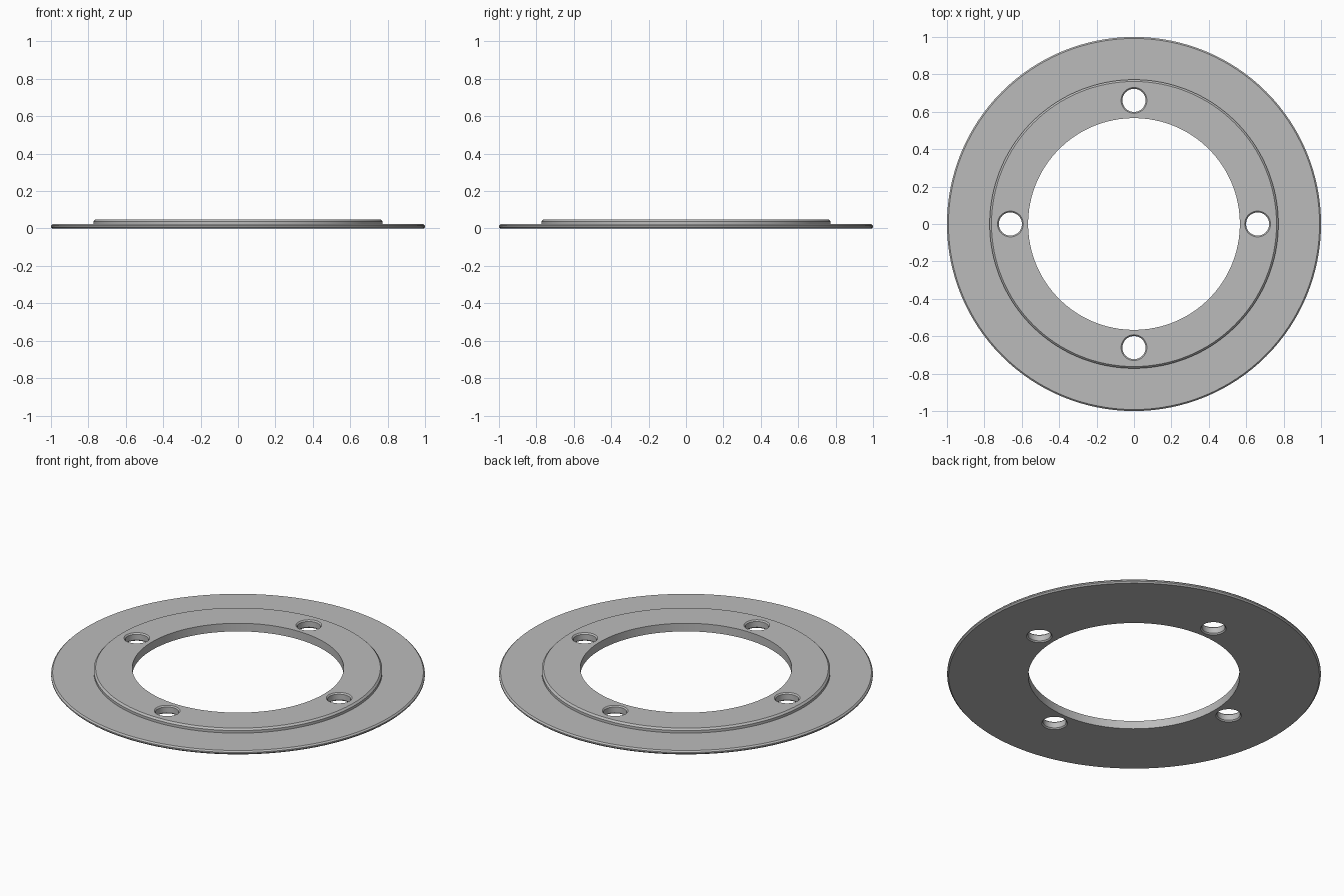
import bpy
import math

SEGMENTS = 128

cube = bpy.data.objects.get("Cube")
if cube:
    bpy.data.objects.remove(cube, do_unlink=True)

grey = bpy.data.materials.new("plain_grey")
grey.use_nodes = True
colour = (0.50, 0.50, 0.50, 1)
grey.diffuse_color = colour
grey.node_tree.nodes["Principled BSDF"].inputs["Base Color"].default_value = colour


def revolve(name, profile, segments):
    """Spin a closed (radius, height) profile around the z axis."""
    n = len(profile)
    verts = [(r * math.cos(a), r * math.sin(a), z)
             for a in (math.tau * i / segments for i in range(segments))
             for r, z in profile]
    faces = []
    for i in range(segments):
        j = (i + 1) % segments
        for k in range(n):
            m = (k + 1) % n
            faces.append((i * n + k, j * n + k, j * n + m, i * n + m))
    mesh = bpy.data.meshes.new(name)
    mesh.from_pydata(verts, [], faces)
    obj = bpy.data.objects.new(name, mesh)
    bpy.context.collection.objects.link(obj)
    mesh.materials.append(grey)
    return obj


def drill(name, x, y, profile, segments):
    """Solid stepped cutter standing at x, y."""
    n = len(profile)
    verts = [(x + r * math.cos(a), y + r * math.sin(a), z)
             for r, z in profile
             for a in (math.tau * i / segments for i in range(segments))]
    faces = [tuple(reversed(range(segments))),
             tuple(range((n - 1) * segments, n * segments))]
    for k in range(n - 1):
        for i in range(segments):
            j = (i + 1) % segments
            faces.append((k * segments + i, k * segments + j,
                          (k + 1) * segments + j, (k + 1) * segments + i))
    mesh = bpy.data.meshes.new(name)
    mesh.from_pydata(verts, [], faces)
    mesh.materials.append(grey)
    obj = bpy.data.objects.new(name, mesh)
    bpy.context.collection.objects.link(obj)
    obj.hide_render = True
    return obj


# Flanged ring: thin outer flange, raised hub, chamfered edges
HUB, FLANGE, BEVEL = 0.048, 0.023, 0.008
ring = revolve("flanged_ring", [
    (0.566, 0), (1 - BEVEL, 0), (1, BEVEL), (1, FLANGE - BEVEL),
    (1 - BEVEL, FLANGE), (0.772, FLANGE), (0.772, HUB - 0.01),
    (0.762, HUB), (0.566, HUB)], SEGMENTS)

# Four bolt holes, chamfered at both rims
hole = [(0.075, -0.01), (0.069, 0), (0.062, 0.007),
        (0.062, HUB - 0.007), (0.069, HUB), (0.079, HUB + 0.01)]
for i in range(4):
    a = math.tau * i / 4
    cutter = drill("bolt_hole_cutter", 0.661 * math.cos(a), 0.661 * math.sin(a), hole, 48)
    mod = ring.modifiers.new("bolt_hole", 'BOOLEAN')
    mod.operation = 'DIFFERENCE'
    mod.solver = 'EXACT'
    mod.object = cutter
    bpy.context.view_layer.objects.active = ring
    bpy.ops.object.modifier_apply(modifier=mod.name)
    bpy.data.objects.remove(cutter, do_unlink=True)

# Smooth walls with crisp edges
bpy.ops.object.select_all(action='DESELECT')
ring.select_set(True)
bpy.context.view_layer.objects.active = ring
bpy.ops.object.shade_smooth_by_angle(angle=math.radians(30))
